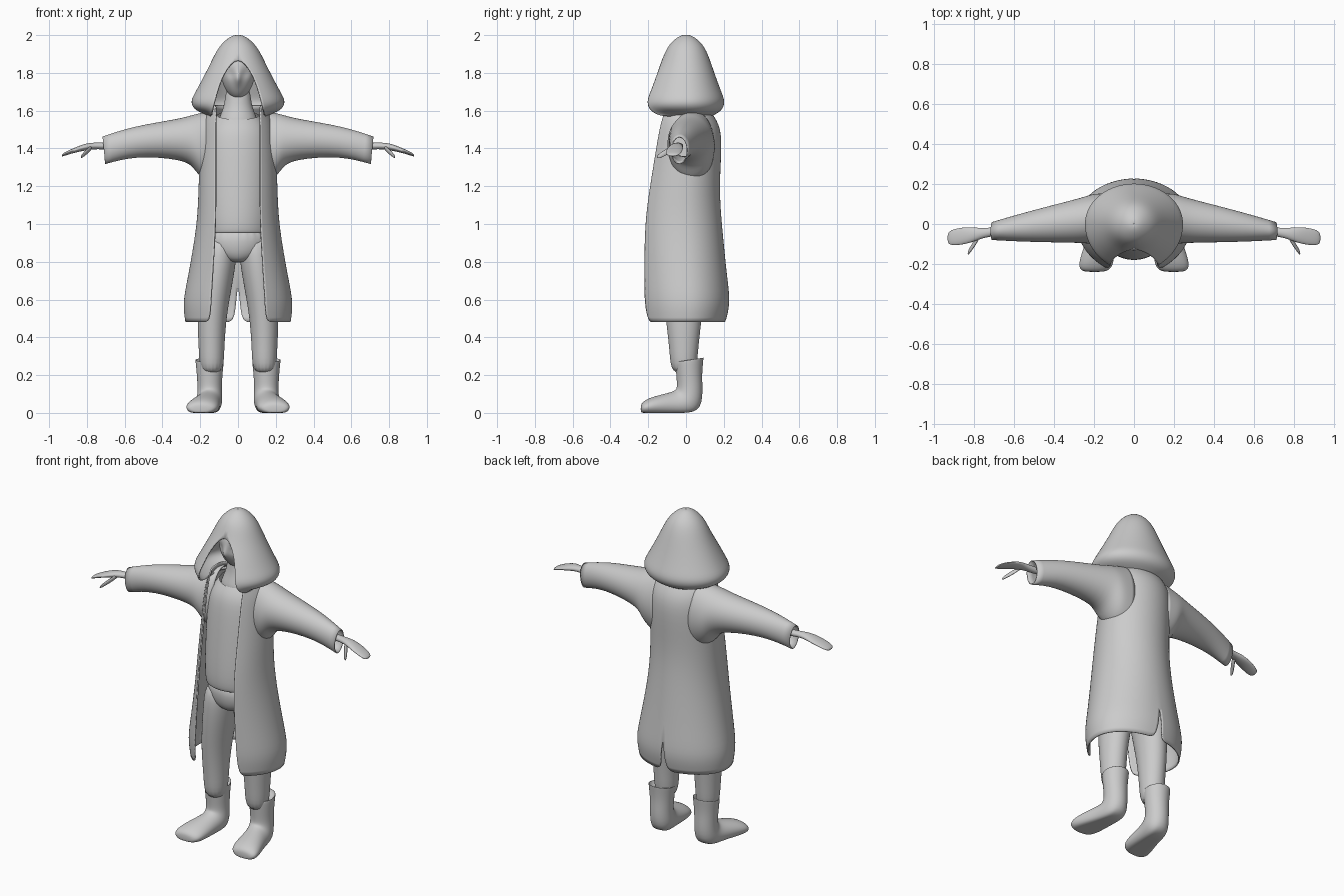
import bpy, bmesh
from math import sin, cos, pi, asin, radians, exp

if "Cube" in bpy.data.objects:
    bpy.data.objects.remove(bpy.data.objects["Cube"], do_unlink=True)

grey = bpy.data.materials.new("plain_grey")
grey.use_nodes = True
colour = (0.6, 0.6, 0.6, 1)
grey.diffuse_color = colour
grey.node_tree.nodes["Principled BSDF"].inputs["Base Color"].default_value = colour


def finish(name, bm, mirror, thickness):
    """Turn a bmesh into a smooth object with its modifiers."""
    mesh = bpy.data.meshes.new(name)
    bm.to_mesh(mesh)
    bm.free()
    mesh.materials.append(grey)
    for polygon in mesh.polygons:
        polygon.use_smooth = True
    part = bpy.data.objects.new(name, mesh)
    bpy.context.collection.objects.link(part)
    if mirror:
        part.modifiers.new("mirror", "MIRROR")
    smooth = part.modifiers.new("smooth", "SUBSURF")
    smooth.levels = smooth.render_levels = 2
    if thickness:
        part.modifiers.new("shell", "SOLIDIFY").thickness = thickness


def bridge(bm, rows, closed):
    """Fill the space between neighbouring rows of points with quads."""
    count = len(rows[0])
    for low, high in zip(rows, rows[1:]):
        for j in range(count if closed else count - 1):
            k = (j + 1) % count
            bm.faces.new((low[j], low[k], high[k], high[j]))


def ring_across(x, y, z, width, depth, tilt=0):
    """Ellipse lying flat, tipped about the x axis."""
    t = radians(tilt)
    return lambda a: (x + width * cos(a), y + depth * sin(a) * cos(t),
                      z - depth * sin(a) * sin(t))


def ring_along(x, y, z, depth, height, tilt=0):
    """Ellipse standing across an arm, with its top leaning outward."""
    t = radians(tilt)
    return lambda a: (x + height * sin(a) * sin(t), y + depth * cos(a),
                      z + height * sin(a) * cos(t))


def loft(name, rings, segments=16, capped=True, shape=None, mirror=False, thickness=0):
    """Skin a series of ring functions into a tube."""
    bm = bmesh.new()
    rows = []
    for ring in rings:
        points = [ring(2 * pi * j / segments) for j in range(segments)]
        rows.append([bm.verts.new(shape(*p) if shape else p) for p in points])
    bridge(bm, rows, closed=True)
    if capped:
        bm.faces.new(rows[0])
        bm.faces.new(rows[-1])
    bmesh.ops.recalc_face_normals(bm, faces=bm.faces)
    finish(name, bm, mirror, thickness)


def garment(name, rows, front_gap, back_gap, segments=14):
    """Mirrored shell open at the front; each row is height, half width, front y, back y."""
    bm = bmesh.new()
    grid = []
    for z, width, front, back in rows:
        start = asin(front_gap(z) / width)
        end = pi - asin(back_gap(z) / width)
        middle = (front + back) / 2
        line = []
        for j in range(segments + 1):
            a = start + (end - start) * j / segments
            reach = cos(a)
            if reach > 0:
                y = middle + (front - middle) * reach / cos(start)
            else:
                y = middle - (back - middle) * reach
            x = width * sin(a) if sin(a) > 1e-6 else 0
            line.append(bm.verts.new((x, y, z)))
        grid.append(line)
    bridge(bm, grid, closed=False)
    finish(name, bm, mirror=True, thickness=0.008)


# Long coat, flaring to the hem, with a vent at the back
garment("coat", [
    (.48, .28, -.2, .21), (.58, .295, -.22, .235), (.7, .27, -.22, .22), (1, .215, -.22, .19),
    (1.2, .21, -.19, .175), (1.45, .2, -.15, .195), (1.55, .19, -.13, .17), (1.63, .14, -.1, .1)],
    front_gap=lambda z: .12 + .06 * max(1 - z, 0),
    back_gap=lambda z: max(.68 - z, 0) / 9)

# Sleeves, wide at the shoulder and hollow at the cuff
loft("sleeves", [
    ring_along(x, .05 - .12 * x, z, depth, height, tilt=8 * x)
    for x, z, depth, height in [
        (.12, 1.41, .12, .2), (.2, 1.41, .13, .18), (.24, 1.44, .12, .14),
        (.3, 1.45, .11, .11), (.55, 1.44, .075, .08), (.71, 1.39, .046, .075)]],
    capped=False, mirror=True, thickness=0.006)

# Hood with a pointed arch opening; its depth follows its width
hood_rows = []
for z, width in [(1.57, .15), (1.6, .235), (1.65, .255), (1.7, .225), (1.8, .172),
                 (1.9, .125), (1.96, .085), (2, .03), (2, .001)]:
    depth = min(width, .7 * width + .03)
    hood_rows.append((z, width, -depth, depth))
garment("hood", hood_rows,
        front_gap=lambda z: max(1.9 - z, 0) ** .5 / 4, back_gap=lambda z: 0)


# Head: an egg with a raised nose and hollow eyes
def dent(x, z, width, height):
    return exp(-(x / width) ** 2 - (z / height) ** 2)


def face(x, y, z):
    if y < -.02:
        nose = .03 * dent(x, z - 1.77, .014, .03)
        eyes = .015 * dent(abs(x) - .04, z - 1.8, .02, .02)
        y += eyes - nose
    return x, y, z


head_rings = []
steps = 16
for i in range(1, steps):
    t = pi * i / steps
    size = sin(t) * (1 - .15 * cos(t))
    head_rings.append(ring_across(0, -.015, 1.795 - .135 * cos(t), .092 * size, .108 * size))
loft("head", head_rings, segments=32, shape=face)

# Neck, spreading into the collar
loft("neck", [ring_across(0, .01, z, radius, .9 * radius)
              for z, radius in [(1.5, .12), (1.57, .1), (1.63, .07), (1.75, .065)]])

# Shirt, with a folded lower hem and a scooped neckline
loft("shirt", [
    ring_across(0, 0, z, width, depth, tilt)
    for z, width, depth, tilt in [
        (.97, .15, .13, 0), (.945, .18, .17, 0), (.96, .18, .18, 0), (1.05, .19, .185, 0),
        (1.38, .185, .15, 0), (1.5, .17, .13, 0), (1.575, .11, .09, -14)]],
    segments=24, capped=False)

# Trousers: hips joining two legs
loft("trouser_hips", [
    ring_across(0, -.01, z, width, .07 + .4 * width)
    for z, width in [(.795, .05), (.82, .12), (.87, .175), (1, .175)]], segments=24)
loft("trouser_legs", [
    ring_across(x, -.012, z, width, 2 * width - .06)
    for x, z, width in [(.14, .2, .064), (.14, .32, .068), (.14, .48, .077),
                        (.126, .62, .086), (.1, .8, .094), (.09, .95, .09)]], mirror=True)

# Boots: the rings turn from the shaft into a flat-soled, splayed foot
loft("boots", [
    ring_across(.15 + .2 * max(-y, 0), y, z, width, depth, tilt)
    for y, z, width, depth, tilt in [
        (.02, .25, .06, .06, -9), (.02, .285, .075, .075, -9), (.018, .28, .077, .077, -9),
        (.016, .2, .068, .068, 0), (.022, .12, .064, .07, 10), (.01, .055, .07, .095, 45),
        (-.06, .046, .07, .066, 75), (-.18, .034, .09, .052, 90), (-.23, .026, .08, .035, 90),
        (-.24, .02, .04, .018, 90)]],
    segments=20, shape=lambda x, y, z: (x, y, max(z, 0)), mirror=True)

# Hands: joined fingers beyond a narrow wrist, and a thumb
loft("hands", [
    ring_along(x, .06 - .14 * x, z, depth, height)
    for x, z, depth, height in [
        (.64, 1.41, .024, .022), (.75, 1.415, .022, .017), (.8, 1.41, .038, .02),
        (.86, 1.393, .046, .014), (.92, 1.37, .04, .01), (.933, 1.362, .022, .006)]],
    segments=12, mirror=True)
loft("thumbs", [
    ring_along(x, 1.1 - 1.5 * x, 1.41 - .9 * (x - .77), radius, .8 * radius)
    for x, radius in [(.77, .017), (.8, .019), (.825, .015), (.832, .008)]],
    segments=10, mirror=True)
